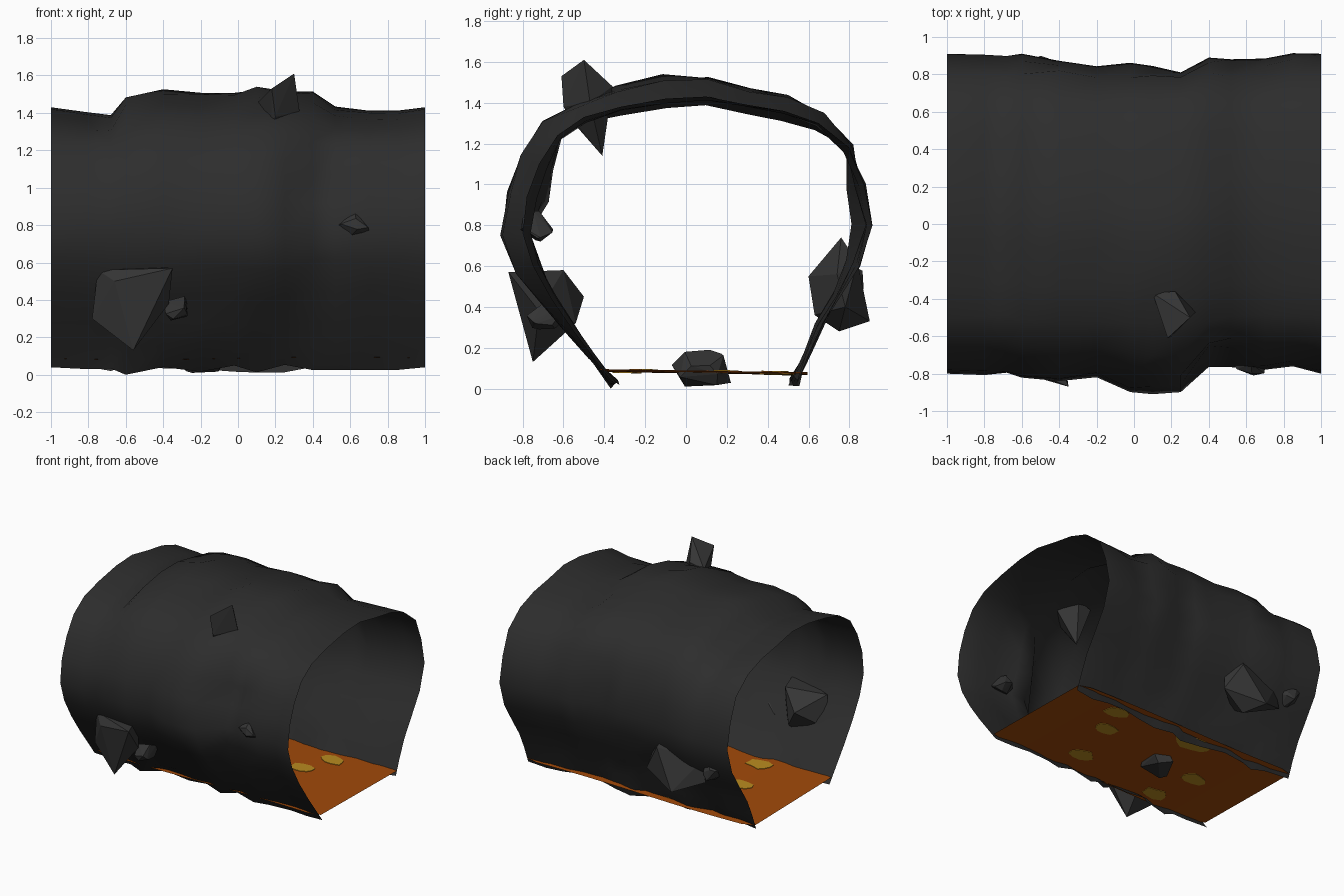
import bpy, bmesh, math, random
from mathutils import Vector

if "Cube" in bpy.data.objects:
    bpy.data.objects.remove(bpy.data.objects["Cube"])

random.seed(4)


def material(name, rgb):
    m = bpy.data.materials.new(name)
    m.diffuse_color = (*rgb, 1)
    m.use_nodes = True
    m.node_tree.nodes["Principled BSDF"].inputs["Base Color"].default_value = m.diffuse_color
    return m


WALL = material("dark stone", (0.026, 0.026, 0.026))
ROCK = material("rock grey", (0.035, 0.035, 0.035))
LAVA = material("orange lava", (0.36, 0.068, 0.003))
HOT = material("yellow lava", (0.49, 0.26, 0.014))


def finish(bm, name, mat, smooth=False):
    me = bpy.data.meshes.new(name)
    bmesh.ops.recalc_face_normals(bm, faces=bm.faces)
    bm.to_mesh(me)
    bm.free()
    me.materials.append(mat)
    for p in me.polygons:
        p.use_smooth = smooth
    ob = bpy.data.objects.new(name, me)
    bpy.context.collection.objects.link(ob)
    return ob


# tunnel wall: open arch profile (y, z) swept along x
PROFILE = [(-.37, .04), (-.46, .16), (-.55, .28), (-.66, .44), (-.75, .6), (-.8, .76),
           (-.78, .94), (-.72, 1.1), (-.63, 1.24), (-.5, 1.33), (-.32, 1.38), (-.1, 1.42),
           (.1, 1.43), (.3, 1.39), (.48, 1.36), (.65, 1.3), (.8, 1.18), (.87, 1.0),
           (.91, .8), (.85, .6), (.75, .44), (.66, .3), (.6, .17), (.55, .04)]
# per station: x, outward shift of roof, front side, back side
STATIONS = [(-1, 0, 0, 0), (-.8, -.02, 0, 0), (-.68, -.045, 0, 0), (-.6, .06, .02, -.01),
            (-.4, .09, .05, -.03), (-.2, .07, .02, -.06), (-.02, .07, .09, -.06),
            (.1, .08, .1, -.07), (.25, .08, .1, -.09), (.4, .08, -.04, -.02),
            (.52, 0, -.04, -.04), (.7, -.02, -.03, -.03), (.85, -.01, -.05, 0), (1, 0, 0, 0)]

bm = bmesh.new()
rows = []
last = len(PROFILE) - 1
for x, roof, front, back in STATIONS:
    row = []
    inner = abs(x) < 1
    for i, (y, z) in enumerate(PROFILE):
        a, b = PROFILE[max(i - 1, 0)], PROFILE[min(i + 1, last)]
        n = Vector((a[1] - b[1], b[0] - a[0])).normalized()
        fade = min(1, z / .6)
        side = front if y < 0 else back
        d = roof * max(0, n.y) ** 2 + side * n.x ** 2 * fade
        if inner:
            # roof peak and a dent in the front side
            d += .06 * math.exp(-((x - .12) / .08) ** 2 - ((y + .15) / .15) ** 2)
            if y < 0:
                d -= .09 * math.exp(-((x - .44) / .12) ** 2 - ((z - 1.0) / .15) ** 2)
            d += random.uniform(-.013, .013)
        py, pz = y + n.x * d, z + n.y * d
        if inner and i in (0, last):
            tuck = random.uniform(-.01, .04)
            py += tuck if i == 0 else -tuck
            pz = random.uniform(.01, .06)
        if i == 0 and x == -.6:
            pz = 0
        row.append(bm.verts.new((x, py, pz)))
    rows.append(row)
for r, s in zip(rows, rows[1:]):
    for i in range(last):
        bm.faces.new((r[i], r[i + 1], s[i + 1], s[i]))
finish(bm, "tunnel_wall", WALL, True)


# lava floor: a gently waving sheet, slightly wider than the hem in the middle
def floor_z(x, y):
    return .088 - .015 * (y + .4) + .007 * math.sin(3 * x)


bm = bmesh.new()
rows = []
for i in range(21):
    x = -1 + i * .1
    w = .03 if abs(x) < .95 else 0
    rows.append([bm.verts.new((x, y, floor_z(x, y))) for y in (-.39 - w, .09, .565 + w)])
for r, s in zip(rows, rows[1:]):
    for i in range(2):
        bm.faces.new((r[i], s[i], s[i + 1], r[i + 1]))
finish(bm, "lava_floor", LAVA)


# hot spots: thin irregular plates showing on both sides of the floor
def hot_spot(k, x, y, rx, ry):
    bm = bmesh.new()
    n = 10
    rim = []
    for i in range(n):
        t = 2 * math.pi * i / n
        f = random.uniform(.8, 1.1)
        px, py = x + rx * f * math.cos(t), y + ry * f * math.sin(t)
        rim.append((px, py, floor_z(px, py)))
    top = [bm.verts.new((a, b, c + .004)) for a, b, c in rim]
    low = [bm.verts.new((a, b, c - .004)) for a, b, c in rim]
    bm.faces.new(top)
    bm.faces.new(low[::-1])
    for i in range(n):
        j = (i + 1) % n
        bm.faces.new((top[i], low[i], low[j], top[j]))
    finish(bm, f"hot_spot_{k}", HOT)


for k, s in enumerate([(.53, .43, .1, .07), (.43, .19, .1, .07), (.32, -.21, .1, .07),
                       (-.18, .45, .15, .09), (-.51, .06, .11, .07), (-.44, -.29, .11, .07)]):
    hot_spot(k, *s)


# rocks: convex hulls of a few corner points
def rock(name, points):
    bm = bmesh.new()
    for p in points:
        bm.verts.new(p)
    res = bmesh.ops.convex_hull(bm, input=bm.verts)
    junk = {g for g in res["geom_interior"] + res["geom_unused"]
            if isinstance(g, bmesh.types.BMVert)}
    bmesh.ops.delete(bm, geom=list(junk), context="VERTS")
    finish(bm, name, ROCK)


def random_rock(name, lo, hi):
    dirs = [Vector([random.gauss(0, 1) for _ in range(3)]).normalized() for _ in range(14)]
    mn = [min(d[i] for d in dirs) for i in range(3)]
    mx = [max(d[i] for d in dirs) for i in range(3)]
    rock(name, [[lo[i] + (hi[i] - lo[i]) * (d[i] - mn[i]) / (mx[i] - mn[i])
                 for i in range(3)] for d in dirs])


rock("front_boulder", [(-.78, -.68, .3), (-.75, -.7, .56), (-.35, -.87, .57), (-.37, -.72, .38),
                       (-.56, -.75, .13), (-.66, -.78, .5), (-.45, -.6, .58), (-.6, -.5, .45),
                       (-.52, -.54, .32)])
rock("roof_rock", [(.3, -.5, 1.61), (.18, -.61, 1.53), (.2, -.6, 1.38), (.33, -.47, 1.4),
                   (.1, -.37, 1.45), (.22, -.36, 1.48), (.2, -.41, 1.14), (.18, -.55, 1.3)])
rock("back_boulder", [(-.45, .6, .55), (-.38, .76, .74), (-.33, .84, .62), (-.5, .9, .33),
                      (-.4, .75, .28), (-.4, .63, .36), (-.72, .78, .42), (-.68, .78, .58),
                      (-.2, .78, .4), (-.24, .74, .56)])
for name, lo, hi in [("small_front_rock", (-.4, -.78, .29), (-.27, -.6, .42)),
                     ("front_wall_rock", (.53, -.81, .72), (.71, -.65, .87)),
                     ("small_back_rock", (-.9, .7, .45), (-.72, .87, .62)),
                     ("floor_rock", (-.28, -.07, .01), (-.06, .22, .19))]:
    random_rock(name, lo, hi)
